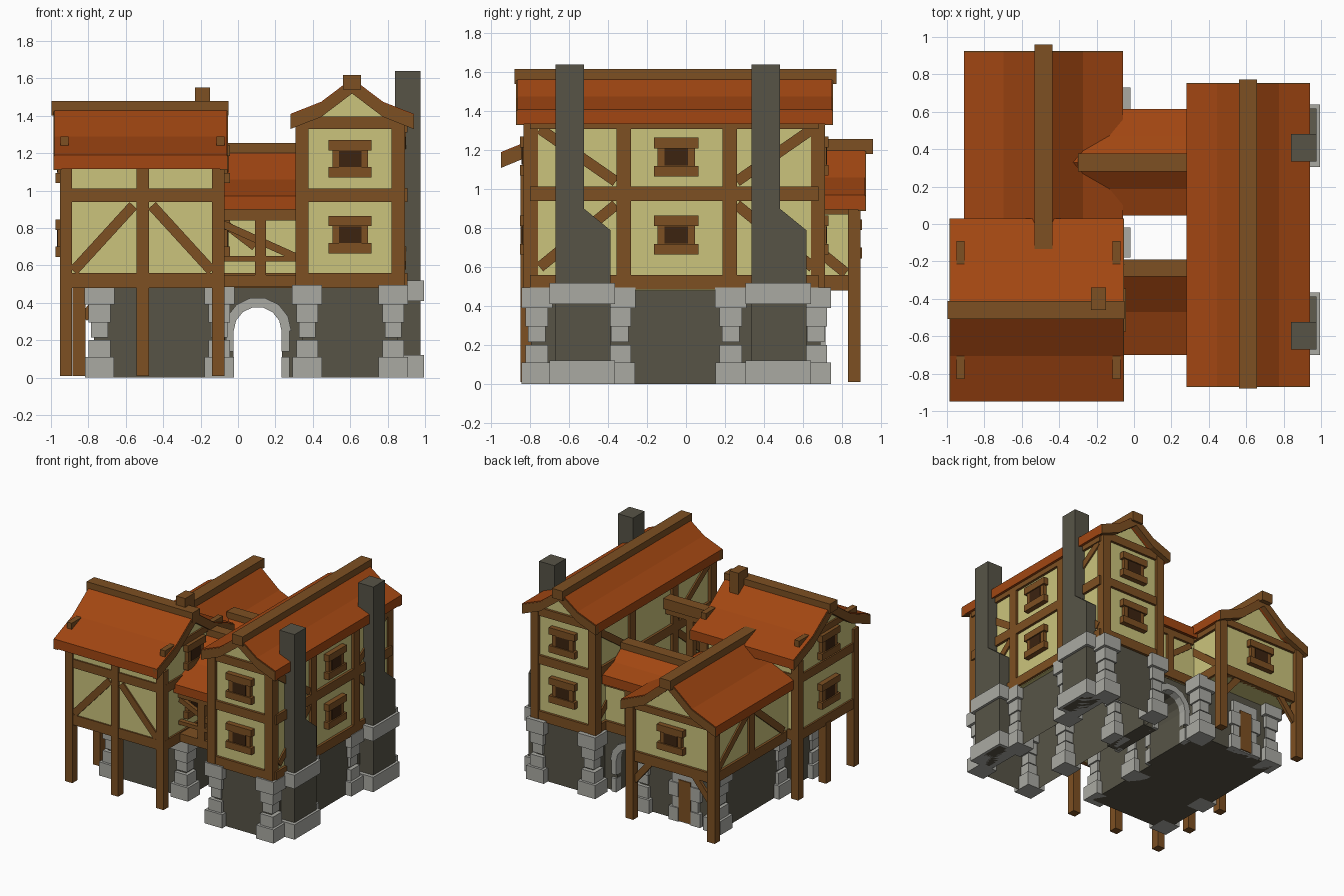
import bpy, bmesh, math
from mathutils import Vector, Matrix

if "Cube" in bpy.data.objects:
    bpy.data.objects.remove(bpy.data.objects["Cube"])

def mat(name, *c):
    m = bpy.data.materials.new(name)
    m.diffuse_color = (*c, 1)
    m.use_nodes = True
    m.node_tree.nodes["Principled BSDF"].inputs["Base Color"].default_value = m.diffuse_color
    return m

RED = mat("roof tile red", .36, .062, .006)
WOOD = mat("timber brown", .205, .08, .016)
PLASTER = mat("yellow plaster", .60, .55, .20)
LIGHT = mat("light stone", .40, .40, .365)
DARK = mat("dark stone", .095, .088, .062)
HOLE = mat("window dark", .045, .017, .005)

def finish(name, bm, m):
    bmesh.ops.recalc_face_normals(bm, faces=bm.faces)
    me = bpy.data.meshes.new(name)
    bm.to_mesh(me)
    bm.free()
    me.materials.append(m)
    ob = bpy.data.objects.new(name, me)
    bpy.context.collection.objects.link(ob)
    return ob

def box(name, x0, x1, y0, y1, z0, z1, m, hollow=False):
    bm = bmesh.new()
    size = Matrix.Diagonal((abs(x1 - x0), abs(y1 - y0), abs(z1 - z0), 1))
    mid = Matrix.Translation(((x0 + x1) / 2, (y0 + y1) / 2, (z0 + z1) / 2))
    bmesh.ops.create_cube(bm, size=1, matrix=mid @ size)
    if hollow:  # open at top and bottom
        bm.normal_update()
        ends = [f for f in bm.faces if abs(f.normal.z) > .9]
        bmesh.ops.delete(bm, geom=ends, context='FACES_ONLY')
    return finish(name, bm, m)

def bar(name, p, q, w, d, n, m=WOOD):
    """Beam from p to q, width w in the wall plane, depth d along normal n."""
    p, q, n = Vector(p), Vector(q), Vector(n)
    t = (q - p).normalized()
    s = n.cross(t)
    M = Matrix((t * (q - p).length, s * w, n * d)).transposed().to_4x4()
    bm = bmesh.new()
    bmesh.ops.create_cube(bm, size=1, matrix=Matrix.Translation((p + q) / 2) @ M)
    return finish(name, bm, m)

def prism(name, pts, a0, a1, axis, m):
    """Profile of (across, z) points swept along axis from a0 to a1."""
    bm = bmesh.new()
    at = lambda c, z, a: (c, a, z) if axis == 'y' else (a, c, z)
    f = bm.faces.new([bm.verts.new(at(c, z, a0)) for c, z in pts])
    r = bmesh.ops.extrude_face_region(bm, geom=[f])
    move = Vector(at(0, 0, a1 - a0))
    bmesh.ops.translate(bm, vec=move, verts=[v for v in r['geom'] if isinstance(v, bmesh.types.BMVert)])
    return finish(name, bm, m)

def roof(name, axis, c, h, a0, a1, ze, zk, zr, ridge, barge=(0, 1), t=.075):
    """Flared gable roof, barge boards on the chosen ends, ridge beam."""
    k = h * .5
    top = [(-h, ze), (-k, zk), (0, zr), (k, zk), (h, ze)]
    prof = lambda dz: [(c + u, z + dz) for u, z in top] + [(c + u, z - t + dz) for u, z in reversed(top)]
    prism(name + "_roof", prof(0), a0, a1, axis, RED)
    for e in barge:
        b = a1 - .035 if e else a0 - .006
        prism(name + "_barge_board", prof(-.006), b, b + .041, axis, WOOD)
    zc = zr - .06
    prism(name + "_ridge_beam", [(c - .048, zc), (c + .048, zc), (c + .048, zr + .017), (c - .048, zr + .017)],
          ridge[0], ridge[1], axis, WOOD)

def walls(name, axis, c, hw, a0, a1, z0, h, ze, zk, zr):
    k, t = h * .5, .06
    zw = ze + (h - hw) / (h - k) * (zk - ze) - t
    prism(name + "_walls", [(c - hw, z0), (c - hw, zw), (c - k, zk - t), (c, zr - t),
                            (c + k, zk - t), (c + hw, zw), (c + hw, z0)], a0, a1, axis, PLASTER)

# A wall face is (normal axis, position, outward sign); u runs along the wall
def on(face, u, z, o=0):
    a, pos, s = face
    return (pos + s * o, u, z) if a == 'x' else (u, pos + s * o, z)

def plate(name, face, u0, u1, z0, z1, o=.02, m=WOOD, inner=-.03):
    p, q = on(face, u0, z0, inner), on(face, u1, z1, o)
    return box(name, p[0], q[0], p[1], q[1], p[2], q[2], m)

def brace(face, u0, z0, u1, z1, w=.055):
    n = (face[2], 0, 0) if face[0] == 'x' else (0, face[2], 0)
    bar("wall_brace", on(face, u0, z0), on(face, u1, z1), w, .024, n)

def window(face, u, z):
    plate("window_frame", face, u - .095, u + .095, z - .06, z + .06, .03)
    for s in (-1, 1):
        plate("window_sill_and_lintel", face, u - .115, u + .115, z + s * .1, z + s * .045, .042)
    plate("window_opening", face, u - .06, u + .06, z - .044, z + .044, .034, HOLE)

def quoin(x, y):
    for z0, z1, r in ((0, .11, .078), (.11, .2, .058), (.215, .295, .045), (.295, .39, .058), (.39, .495, .08)):
        box("corner_stones", x - r, x + r, y - r, y + r, z0, z1, LIGHT)

# ---- tall right house ----
R = dict(h=.33, ze=1.41, zk=1.475, zr=1.6)
roof("tall_house", 'y', .61, a0=-.865, a1=.748, ridge=(-.88, .772), **R)
walls("tall_house", 'y', .61, .275, -.81, .69, .48, **R)
box("tall_house_stone_base", .345, .855, -.795, .69, 0, .49, DARK, hollow=True)
for x in (.37, .83):
    for y in (-.765, -.34, .23, .665):
        quoin(x, y)
for x in (.343, .857):
    for y in (-.797, .677):
        box("tall_house_corner_post", x - .035, x + .035, y - .037, y + .037, .48, 1.36, WOOD)
for f in (('y', -.81, -1), ('y', .69, 1)):
    for z0, z1 in ((.48, .56), (.94, 1.01), (1.33, 1.395)):
        plate("gable_beam", f, .34, .86, z0, z1)
    for z in (.765, 1.17):
        window(f, .6, z)
for f in (('x', .885, 1), ('x', .335, -1)):
    for z0, z1 in ((.485, .56), (.94, 1.015), (1.31, 1.36)):
        plate("side_beam", f, -.8, .68, z0, z1)
    for y in (-.32, .225):
        plate("side_post", f, y - .037, y + .037, .5, 1.34)
    for s in (-1, 1):
        far, near = -.05 + s * .7, -.05 + s * .31
        brace(f, far, 1.31, near, 1.04)
        brace(f, far, .6, near, .92)
for z in (.765, 1.165):
    window(('x', .885, 1), -.05, z)

# ---- stone chimneys on the right side ----
for y in (-.67, .335):
    prism("stone_chimney", [(y, 0), (y + .282, 0), (y + .282, .79), (y + .147, .9), (y + .147, 1.64), (y, 1.64)],
          .84, .975, 'x', DARK)
    for z0, z1 in ((0, .12), (.41, .52)):
        box("chimney_stone_band", .8, .995, y - .03, y + .305, z0, z1, LIGHT)

# ---- front left house on posts ----
A = dict(h=.49, ze=1.19, zk=1.29, zr=1.462)
roof("front_house", 'x', -.46, a0=-.98, a1=-.06, ridge=(-.998, -.05), **A)
walls("front_house", 'x', -.46, .37, -.935, -.085, .48, **A)
box("left_stone_base", -.77, -.07, -.56, .68, 0, .49, DARK)
for x in (-.74, -.1):
    for y in (-.53, -.1, .65):
        quoin(x, y)
for x, y, z0, z1 in ((-.92, -.815, 0, 1.12), (-.51, -.815, 0, 1.12), (-.105, -.815, 0, 1.12),
                     (-.92, -.46, 0, .5), (-.92, -.105, 0, 1.12), (-.105, -.105, .48, 1.12)):
    box("front_house_post", x - .033, x + .033, y - .033, y + .033, z0 + .01, z1, WOOD)
f = ('y', -.83, -1)
for z0, z1 in ((.48, .56), (.94, 1.01)):
    plate("front_beam", f, -.93, -.09, z0, z1, .012)
    plate("rear_beam", ('y', -.09, 1), -.93, -.09, z0, z1, .012)
for s in (-1, 1):
    brace(f, -.51 + s * .37, .57, -.51 + s * .05, .92)
for f in (('x', -.935, -1), ('x', -.085, 1)):
    for z0, z1 in ((.48, .56), (.94, 1.01), (1.24, 1.29)):
        plate("gable_beam", f, -.83, -.09, z0, z1, .014)
    for z in (.745, 1.14):
        window(f, -.46, z)
box("small_wood_chimney", -.23, -.15, -.46, -.34, 1.35, 1.55, WOOD)

# ---- rear left house with porch ----
B = dict(h=.425, ze=.97, zk=1.06, zr=1.24)
roof("rear_house", 'y', -.485, a0=-.08, a1=.918, ridge=(-.17, .96), barge=(1,), **B)
walls("rear_house", 'y', -.485, .365, -.1, .86, .48, **B)
for x in (-.85, -.12):
    box("porch_post", x - .034, x + .034, .83, .895, .01, .92, WOOD)
f = ('y', .86, 1)
for z0, z1 in ((.48, .56), (.9, .955)):
    plate("gable_beam", f, -.85, -.12, z0, z1)
window(f, -.485, .745)
for s in (-1, 1):
    brace(('y', .86, 1), -.485 + s * .34, .32, -.485 + s * .2, .49, .05)
for f in (('x', -.85, -1), ('x', -.12, 1)):
    for z0, z1 in ((.48, .56), (.87, .92)):
        plate("side_beam", f, -.05, .86, z0, z1)
    plate("side_post", f, .36, .43, .5, .9)
    brace(f, .82, .57, .45, .87)
    brace(f, -.02, .57, .34, .87)
f = ('y', .68, 1)
plate("door_stone_frame", f, -.6, -.37, 0, .41, .025, LIGHT)
for s in (-1, 1):
    for z in (0, .2):
        plate("door_side_stones", f, -.485 + s * .055, -.485 + s * .14, z, z + .11, .035, LIGHT)
plate("door", f, -.54, -.43, .01, .34, .033, WOOD)

# ---- rear link with stone arch ----
C = dict(h=.285, ze=.95, zk=1.0, zr=1.105)
roof("rear_link", 'x', .33, a0=-.4, a1=.32, ridge=(-.3, .32), barge=(), **C)
walls("rear_link", 'x', .33, .22, -.13, .36, .48, **C)
arc = lambda r, n: [(.105 + r * math.cos(math.pi * i / n), .25 + r * math.sin(math.pi * i / n)) for i in range(n + 1)]
prism("arch_wall", [(.36, 0), (.36, .49), (-.1, .49), (-.1, 0), (-.025, 0)] + arc(.13, 8)[::-1] + [(.235, 0)],
      .12, .54, 'y', DARK)
inner, outer = arc(.128, 7), arc(.18, 7)
for y in (.1, .5):
    for i in range(7):
        prism("arch_stones", [inner[i], outer[i], outer[i + 1], inner[i + 1]], y, y + .06, 'y', LIGHT)
    for x in (-.065, .233):
        for z in (0, .14):
            box("arch_jamb_stones", x, x + .042, y, y + .06, z, z + .11, LIGHT)
for f in (('y', .11, -1), ('y', .55, 1)):
    for z0, z1 in ((.48, .56), (.84, .9)):
        plate("link_beam", f, -.1, .34, z0, z1)
    plate("link_post", f, .09, .15, .5, .88)
    brace(f, -.08, .83, .09, .7, .045)

# ---- front link: open timber gallery under a single slope ----
top = [(-.7, .97), (-.47, 1.06), (-.235, 1.235)]
prism("gallery_roof", top + [(y, z - .07) for y, z in reversed(top)], -.09, .34, 'x', RED)
box("gallery_ridge_beam", -.09, .34, -.28, -.19, 1.17, 1.255, WOOD)
box("gallery_floor", -.09, .36, -.64, -.22, .485, .55, WOOD)
for y, z in ((-.62, .9), (-.24, 1.18)):
    box("gallery_post", .09, .15, y - .025, y + .025, .5, z, WOOD)
    box("gallery_rail", -.09, .35, y - .02, y + .02, .62, .65, WOOD)
    box("gallery_plate", -.09, .35, y - .025, y + .025, z - .06, z, WOOD)
    bar("gallery_brace", (-.08, y, .82), (.32, y, .64), .04, .03, (0, -1, 0))
